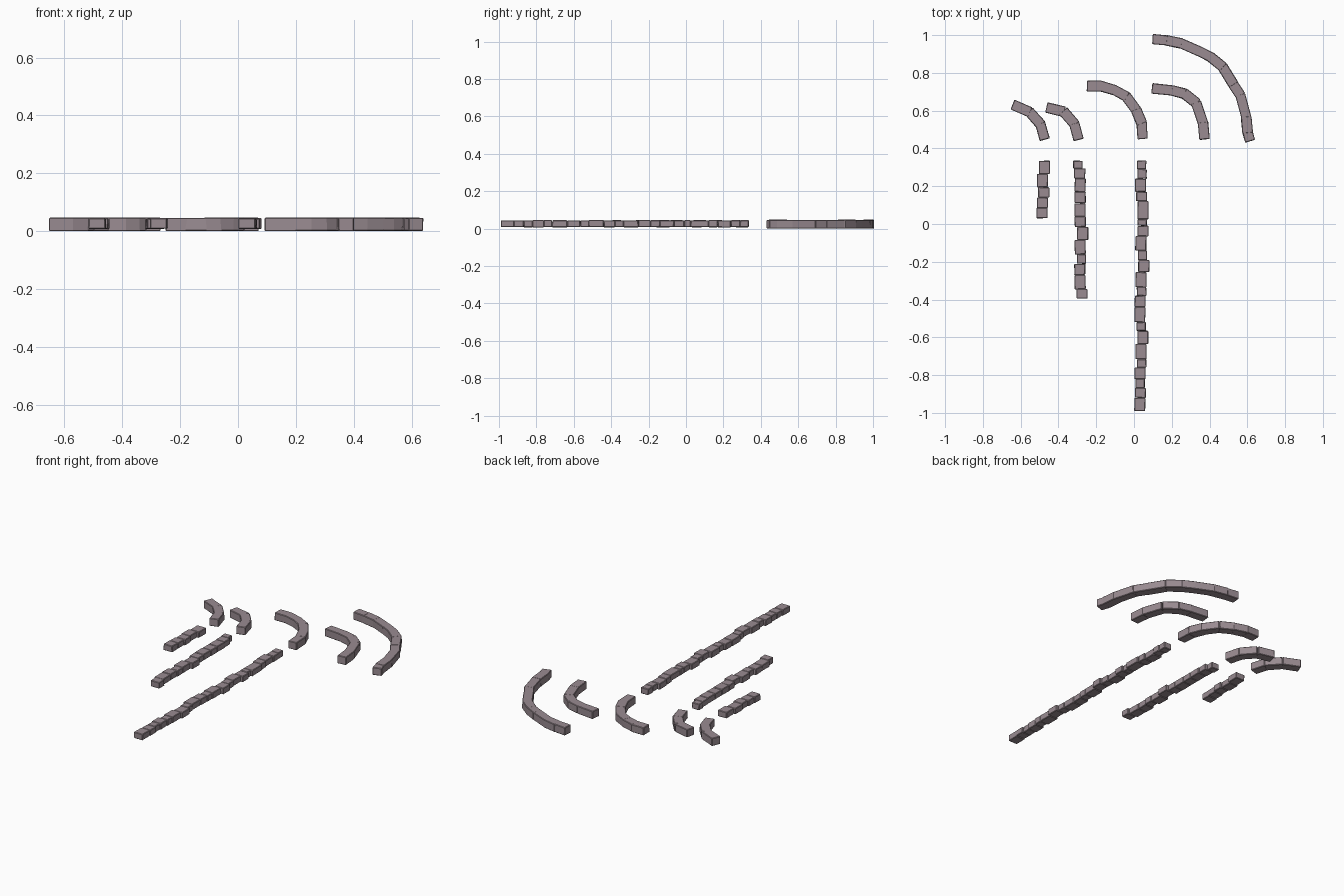
import bpy, bmesh, math, random
from mathutils import Matrix, Vector

if "Cube" in bpy.data.objects:
    bpy.data.objects.remove(bpy.data.objects["Cube"])

random.seed(4)
stone = bpy.data.materials.new("mauve grey stone")
stone.diffuse_color = (0.32, 0.26, 0.285, 1)
stone.use_nodes = True
stone.node_tree.nodes["Principled BSDF"].inputs["Base Color"].default_value = stone.diffuse_color


def add_stone(bm, a, b, width, z0, z1):
    """One roughly dressed kerb block running from a to b."""
    a, b = Vector(a), Vector(b)
    d, mid = b - a, (a + b) / 2
    m = (Matrix.Translation((mid.x, mid.y, (z0 + z1) / 2))
         @ Matrix.Rotation(math.atan2(d.y, d.x), 4, 'Z')
         @ Matrix.Diagonal((d.length, width, z1 - z0, 1)))
    verts = bmesh.ops.create_cube(bm, size=1, matrix=m)["verts"]
    for v in verts:
        v.co.x += random.uniform(-.0012, .0012)
        v.co.y += random.uniform(-.0012, .0012)
    edges = list({e for v in verts for e in v.link_edges})
    bmesh.ops.bevel(bm, geom=edges, offset=.003, segments=1, affect='EDGES')


def finish(bm, name):
    me = bpy.data.meshes.new(name)
    bm.to_mesh(me)
    bm.free()
    me.materials.append(stone)
    bpy.context.collection.objects.link(bpy.data.objects.new(name, me))


def straight_kerb(name, x, cuts, shifts):
    """cuts: y of each joint; shifts: sideways offset of each block in hundredths."""
    bm = bmesh.new()
    for y0, y1, s in zip(cuts, cuts[1:], shifts):
        w = .049 if y0 - y1 < .05 else .058
        add_stone(bm, (x + s / 100, y0), (x + s / 100, y1), w,
                  .007 + random.uniform(0, .002), .045 + random.uniform(-.001, .001))
    finish(bm, name)


def curved_kerb(name, pts):
    """pts: joints between blocks along the curve."""
    bm = bmesh.new()
    last = len(pts) - 2
    for i, (a, b) in enumerate(zip(pts, pts[1:])):
        a, b = Vector(a), Vector(b)
        d = (b - a).normalized() * .005
        add_stone(bm, a if i == 0 else a - d, b if i == last else b + d,
                  .055 + random.uniform(-.002, .002),
                  random.uniform(0, .001), .047 + random.uniform(-.001, .001))
    finish(bm, name)


# Straight kerbs
straight_kerb("short_straight_kerb", -.48,
              [.335, .265, .195, .14, .085, .03], [.6, -.5, .2, -.5, -.7])
straight_kerb("medium_straight_kerb", -.285,
              [.335, .295, .24, .17, .11, .04, -.015, -.085, -.16, -.21, -.27, -.345, -.395],
              [-1.2, -.2, 0, 0, -.1, 0, 1.4, 0, .7, -.2, 0, 1])
straight_kerb("long_straight_kerb", .04,
              [.335, .29, .24, .17, .12, .025, -.01, -.065, -.14, -.19, -.255, -.335, -.38,
               -.44, -.52, -.565, -.635, -.715, -.76, -.82, -.868, -.92, -.99],
              [0, .3, -.5, 0, .8, .3, .8, -.4, .5, 1.2, -.2, 0, -.8, -.9, -.2, .7, -.3,
               0, -.8, -.8, -.6, -.9])

# Quarter-turn kerbs
curved_kerb("small_curved_kerb_left",
            [(-.643, .632), (-.553, .594), (-.495, .528), (-.472, .447)])
curved_kerb("small_curved_kerb_right",
            [(-.464, .617), (-.373, .595), (-.315, .528), (-.293, .445)])
curved_kerb("medium_curved_kerb_left",
            [(-.25, .73), (-.175, .73), (-.103, .709), (-.04, .675),
             (.012, .603), (.04, .535), (.045, .45)])
curved_kerb("medium_curved_kerb_right",
            [(.095, .718), (.203, .707), (.267, .69), (.33, .64), (.366, .535), (.374, .448)])
curved_kerb("large_curved_kerb",
            [(.098, .979), (.171, .972), (.248, .957), (.345, .915), (.404, .885),
             (.47, .832), (.525, .74), (.563, .682), (.594, .565), (.601, .486), (.615, .438)])
